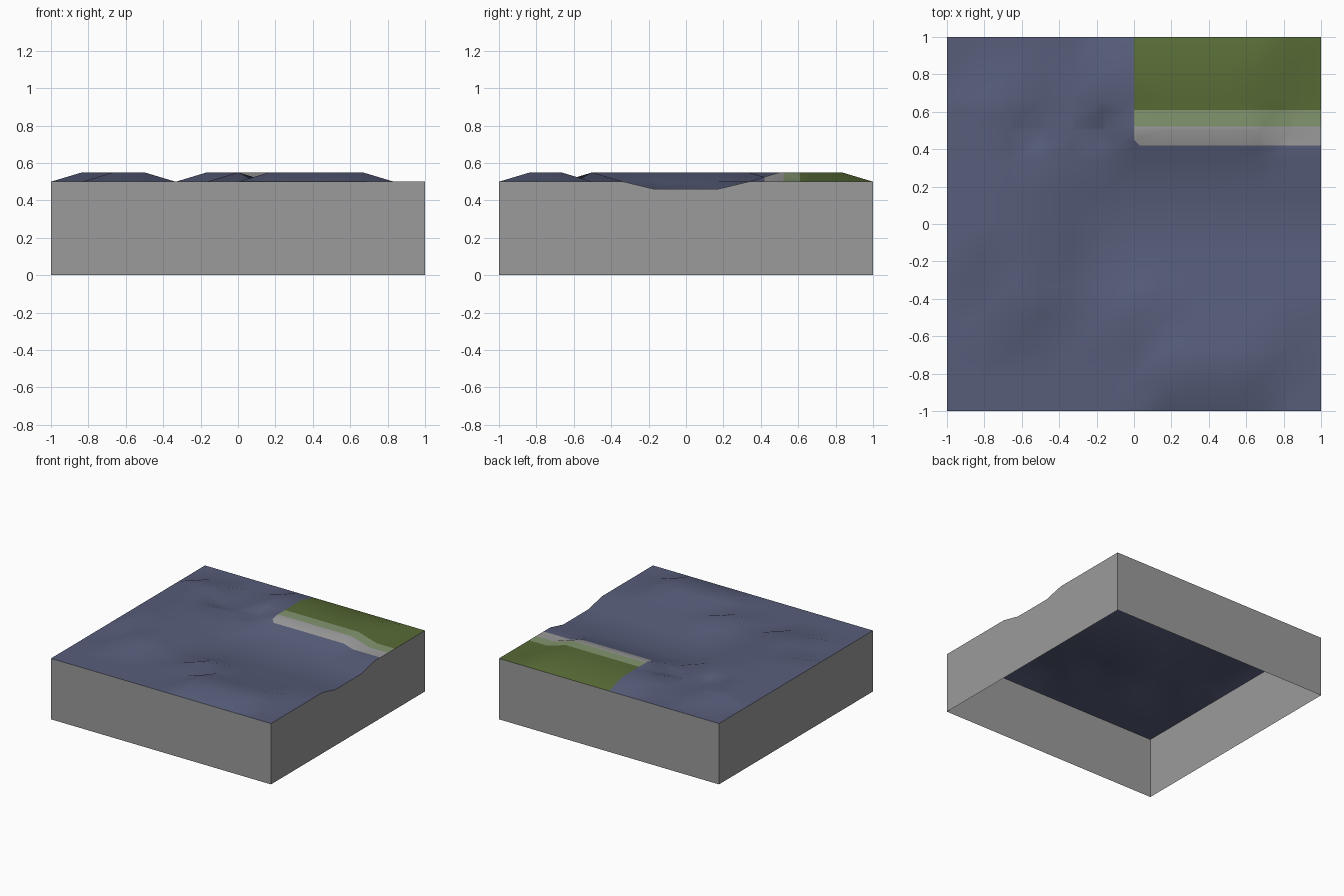
import bpy, bmesh
from mathutils import Vector

if "Cube" in bpy.data.objects:
    bpy.data.objects.remove(bpy.data.objects["Cube"])

N = 12            # cells per side of the height grid
BASE, HIGH, LOW = 0.5, 0.55, 0.46


def material(name, rgb):
    m = bpy.data.materials.new(name)
    m.diffuse_color = (*rgb, 1)
    m.use_nodes = True
    m.node_tree.nodes["Principled BSDF"].inputs["Base Color"].default_value = m.diffuse_color
    return m


stone = material("grey_stone", (0.33, 0.33, 0.33))
water = material("blue_water", (0.095, 0.11, 0.195))
grass = material("green_grass", (0.095, 0.145, 0.036))
pale = material("pale_green", (0.225, 0.30, 0.157))

# Raised and sunken plateaus as grid index ranges: x0, x1, y0, y1, height
patches = [
    (7, 10, 1, 2, HIGH),                         # front hump
    (6, 6, 3, 3, HIGH),                          # small peak
    (2, 3, 3, 4, HIGH), (1, 3, 5, 8, HIGH),      # long left hump
    (1, 2, 9, 10, HIGH),
    (6, 10, 9, 9, HIGH), (5, 10, 10, 11, HIGH),  # grass hump
    (5, 12, 5, 7, LOW),                          # trough to the right edge
]


def height(i, j):
    for x0, x1, y0, y1, z in patches:
        if x0 <= i <= x1 and y0 <= j <= y1:
            return z
    return BASE


def pos(i):
    return -1 + 2 * i / N


def finish(bm, name, mats):
    me = bpy.data.meshes.new(name)
    bm.to_mesh(me)
    bm.free()
    ob = bpy.data.objects.new(name, me)
    bpy.context.collection.objects.link(ob)
    for m in mats:
        me.materials.append(m)
    return ob


# Rolling top surface
bm = bmesh.new()
v = [[bm.verts.new((pos(i), pos(j), height(i, j))) for j in range(N + 1)]
     for i in range(N + 1)]
for i in range(N):
    for j in range(N):
        a, b, c, d = v[i][j], v[i + 1][j], v[i + 1][j + 1], v[i][j + 1]
        bm.faces.new((a, b, c))
        bm.faces.new((a, c, d))


def cut(point, normal, test):
    faces = [f for f in bm.faces if test(f.calc_center_median())]
    geom = set(faces)
    for f in faces:
        geom.update(f.edges)
        geom.update(f.verts)
    bmesh.ops.bisect_plane(bm, geom=list(geom), plane_co=point,
                           plane_no=normal, dist=1e-5)


# Edges of the bank stripes, and the clipped corner of the bank
for y in (0.42, 0.52, 0.61):
    cut(Vector((0, y, 0)), Vector((0, 1, 0)), lambda c: True)
cut(Vector((0, 0.45, 0)), Vector((1, 1, 0)),
    lambda c: 0 < c.x < 0.17 and 0.42 < c.y < 0.5)

for f in bm.faces:
    c = f.calc_center_median()
    f.smooth = True
    if c.x > 0 and c.y > 0.42 and c.x + c.y > 0.45:
        f.material_index = 1 if c.y > 0.61 else 2 if c.y > 0.52 else 3
finish(bm, "terrain_surface", [water, grass, pale, stone])

# Side walls following the terrain edge, open underneath
bm = bmesh.new()
rim = ([(i, 0) for i in range(N)] + [(N, j) for j in range(N)] +
       [(i, N) for i in range(N, 0, -1)] + [(0, j) for j in range(N, 0, -1)])
low = [bm.verts.new((pos(i), pos(j), 0)) for i, j in rim]
top = [bm.verts.new((pos(i), pos(j), height(i, j))) for i, j in rim]
for k in range(len(rim)):
    n = (k + 1) % len(rim)
    bm.faces.new((low[k], low[n], top[n], top[k]))
finish(bm, "side_walls", [stone])
